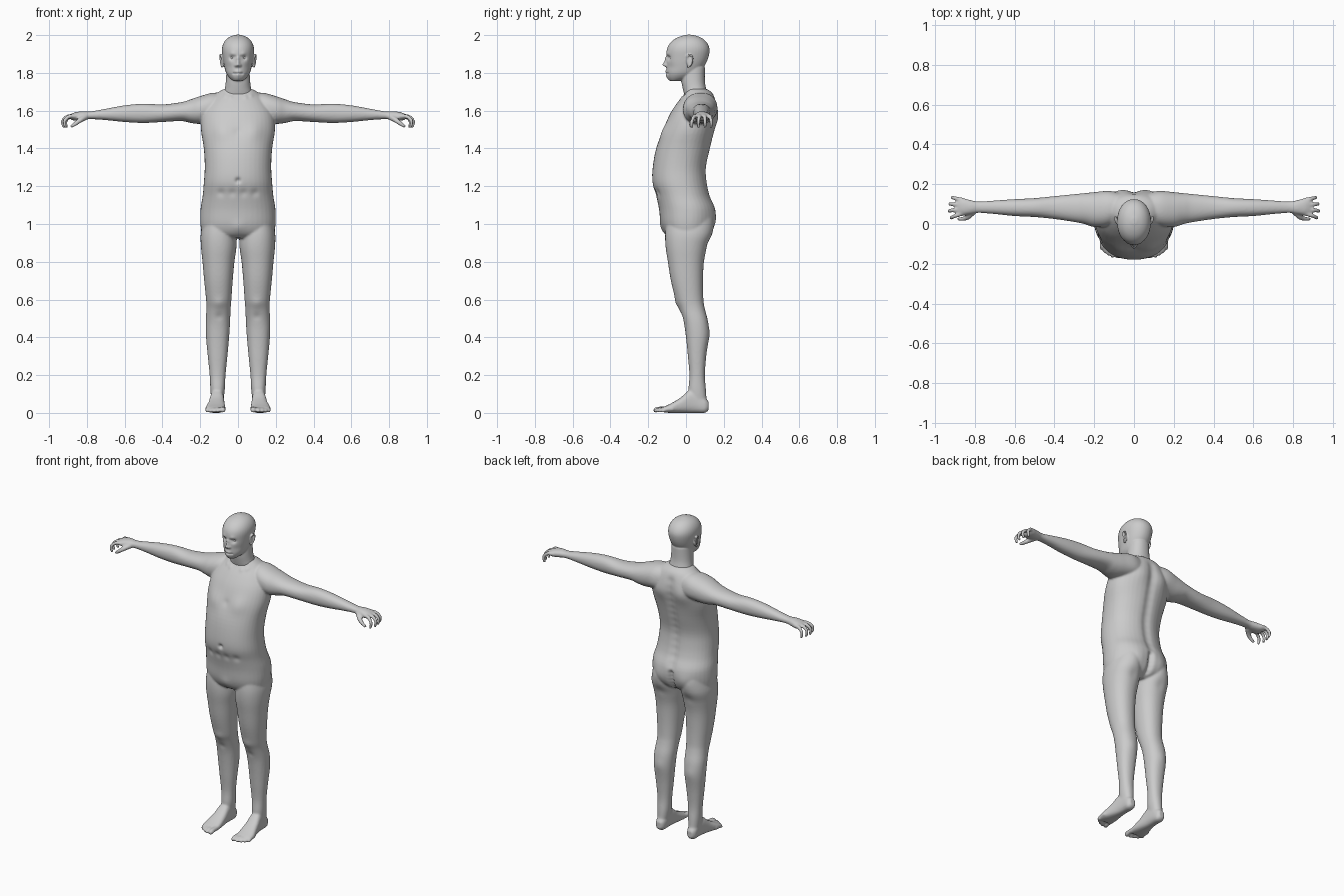
import bpy, bmesh, math
from mathutils import Matrix, Vector

cube = bpy.data.objects.get("Cube")
if cube:
    bpy.data.objects.remove(cube)

skin = bpy.data.materials.new("plain grey")
skin.use_nodes = True
skin.diffuse_color = (0.6, 0.6, 0.6, 1)
skin.node_tree.nodes["Principled BSDF"].inputs["Base Color"].default_value = skin.diffuse_color


def smooth_rows(rows, steps=4):
    """Fill in sections between the given ones with a flowing spline."""
    result = []
    last = len(rows) - 1
    for i in range(last):
        before, start, end, after = rows[max(i - 1, 0)], rows[i], rows[i + 1], rows[min(i + 2, last)]
        for k in range(steps):
            f = k / steps
            result.append([
                b + 0.5 * f * (c - a + f * (2 * a - 5 * b + 4 * c - d + f * (3 * (b - c) + d - a)))
                for a, b, c, d in zip(before, start, end, after)])
    return result + [rows[last]]


def loft(bm, axis, rows, power=2.2, sides=40):
    """Skin rounded sections; a row is position, then low and high limits of both cross axes."""
    rings = []
    for t, u_low, u_high, v_low, v_high in smooth_rows(rows):
        ring = []
        for i in range(sides):
            angle = math.tau * i / sides
            c, s = math.cos(angle), math.sin(angle)
            c = math.copysign(abs(c) ** (2 / power), c)
            s = math.copysign(abs(s) ** (2 / power), s)
            u = (u_low + u_high + c * (u_high - u_low)) / 2
            v = (v_low + v_high + s * (v_high - v_low)) / 2
            place = {"x": (t, u, v), "y": (u, t, v), "z": (u, v, t)}[axis]
            ring.append(bm.verts.new(place))
        rings.append(ring)
    for lower, upper in zip(rings, rings[1:]):
        for i in range(sides):
            j = (i + 1) % sides
            bm.faces.new((lower[i], lower[j], upper[j], upper[i]))
    bm.faces.new(rings[0])
    bm.faces.new(rings[-1])


def upright(bm, rows, power=2.2):
    """Symmetric vertical loft: height, half width, front, back."""
    loft(bm, "z", [(z, -w, w, front, back) for z, w, front, back in rows], power)


def chain(bm, points, start_radius, end_radius):
    """Tapered limb made of closely spaced balls, to be fused later."""
    points = smooth_rows(points, 6)
    for i, point in enumerate(points):
        radius = start_radius + (end_radius - start_radius) * i / (len(points) - 1)
        bmesh.ops.create_icosphere(bm, subdivisions=2, radius=radius, matrix=Matrix.Translation(point))


def mirror(bm):
    copy = bmesh.ops.duplicate(bm, geom=bm.verts[:] + bm.edges[:] + bm.faces[:])["geom"]
    for v in copy:
        if isinstance(v, bmesh.types.BMVert):
            v.co.x *= -1


def finish(name, bm, voxel, relax):
    """Fuse the overlapping pieces into one soft surface."""
    bmesh.ops.recalc_face_normals(bm, faces=bm.faces)
    mesh = bpy.data.meshes.new(name)
    bm.to_mesh(mesh)
    bm.free()
    obj = bpy.data.objects.new(name, mesh)
    bpy.context.collection.objects.link(obj)
    if voxel:
        fuse = obj.modifiers.new("fuse", "REMESH")
        fuse.mode = "VOXEL"
        fuse.voxel_size = voxel
        soften = obj.modifiers.new("soften", "SMOOTH")
        soften.iterations = relax
        bpy.context.view_layer.update()
        fused = bpy.data.meshes.new_from_object(obj.evaluated_get(bpy.context.evaluated_depsgraph_get()))
        obj.modifiers.clear()
        obj.data = fused
    obj.data.materials.clear()
    obj.data.materials.append(skin)
    for face in obj.data.polygons:
        face.use_smooth = True
    return obj


def sculpt(obj, side, strokes):
    """Push the front (-1) or back (1) in y; a stroke is x, z, radius, depth on both halves."""
    for v in obj.data.vertices:
        if (v.co.y - 0.02) * side < 0:
            continue
        push = 0
        for x, z, radius, depth in strokes:
            gap = ((abs(v.co.x) - x) ** 2 + (v.co.z - z) ** 2) / radius ** 2
            if gap < 6:
                push += depth * math.exp(-gap)
        v.co.y += push


# Arm and palm
body = bmesh.new()
loft(body, "x", [
    (.06, .03, .15, 1.56, 1.69), (.13, -.01, .165, 1.54, 1.695), (.2, -.015, .16, 1.53, 1.677),
    (.25, 0, .155, 1.535, 1.66), (.3, .01, .15, 1.545, 1.645), (.4, .025, .14, 1.54, 1.633),
    (.5, .035, .13, 1.535, 1.637), (.6, .04, .125, 1.54, 1.628), (.7, .05, .118, 1.55, 1.61),
    (.78, .056, .113, 1.555, 1.596), (.82, .05, .12, 1.55, 1.597), (.86, .043, .13, 1.547, 1.592),
    (.885, .046, .128, 1.552, 1.583)])

# Curled fingers and thumb
for knuckle, tip, reach in ((.053, .032, -.006), (.075, .066, .003), (.098, .1, 0), (.12, .133, -.012)):
    y = (knuckle + tip) / 2
    chain(body, [(.86, knuckle, 1.57), (.9 + reach, y, 1.569), (.925 + reach, tip, 1.545),
                 (.92 + reach, tip, 1.515)], .0125, .009)
chain(body, [(.81, .06, 1.565), (.835, .036, 1.55), (.858, .026, 1.533), (.88, .026, 1.518)], .017, .0095)

# Leg
loft(body, "z", [
    (.05, .08, .14, .02, .11), (.12, .07, .146, .013, .106), (.2, .066, .15, .018, .1),
    (.3, .056, .16, .01, .107), (.4, .047, .169, 0, .12), (.48, .042, .171, -.012, .117),
    (.55, .039, .167, -.035, .1), (.6, .035, .169, -.055, .092), (.7, .028, .179, -.08, .09),
    (.8, .019, .188, -.096, .095), (.88, .008, .196, -.108, .112), (.95, .01, .197, -.11, .135),
    (1.03, .03, .18, -.1, .13)])

# Foot and toes
loft(body, "y", [
    (.12, .092, .128, .015, .06), (.1, .08, .14, 0, .08), (.06, .076, .143, 0, .11),
    (.02, .074, .148, 0, .12), (-.03, .07, .158, 0, .08), (-.08, .066, .171, 0, .05),
    (-.12, .068, .17, .002, .032)], 2.6)
for x, tip, radius in ((.08, -.16, .015), (.107, -.16, .011), (.128, -.151, .01),
                       (.147, -.138, .01), (.164, -.122, .01)):
    chain(body, [(x, tip + .05, .02), (x, tip + .02, .02), (x, tip, radius)], radius, radius)
mirror(body)

# Torso
upright(body, [
    (.925, .13, -.08, .08), (.95, .185, -.112, .125), (1, .199, -.133, .148), (1.08, .198, -.143, .155),
    (1.15, .187, -.158, .128), (1.22, .181, -.178, .113), (1.3, .176, -.176, .109), (1.4, .181, -.158, .13),
    (1.5, .196, -.12, .153), (1.58, .19, -.086, .168), (1.64, .16, -.048, .163), (1.69, .115, -.008, .142),
    (1.715, .075, 0, .112)])
body = finish("body", body, .006, 6)

# Belly, chest, collar bones and knees
sculpt(body, -1, [
    (0, 1.23, .013, .014), (.085, 1.49, .05, -.011), (0, 1.49, .02, .004), (.04, 1.672, .012, -.005),
    (.07, 1.68, .012, -.005), (.1, .58, .03, -.006), (.03, 1.165, .02, .005), (.09, 1.165, .02, .006),
    (0, .98, .035, -.006), (.1, .51, .02, .004)])

# Spine groove, shoulder blades, seat and calves
groove = [(0, 1.1 + .045 * i, .028, -.009) for i in range(13)]
cleft = [(0, .95 + .025 * i, .016, -.017) for i in range(5)]
sculpt(body, 1, groove + cleft + [
    (.08, 1.56, .055, .01), (.09, 1.01, .06, .014), (.1, .9, .03, -.004), (.11, .42, .04, .004)])

# Ear
head = bmesh.new()
bmesh.ops.create_icosphere(head, subdivisions=3, radius=1, matrix=Matrix.LocRotScale(
    Vector((.082, .018, 1.862)), None, Vector((.008, .016, .03))))
chain(head, [(.082, .004, 1.868), (.09, .008, 1.89), (.094, .022, 1.896), (.094, .035, 1.88),
             (.09, .028, 1.85), (.084, .012, 1.832)], .005, .006)
mirror(head)

# Neck, then skull and jaw
upright(head, [
    (1.62, .08, .01, .13), (1.68, .079, -.008, .118), (1.72, .069, -.018, .106),
    (1.76, .064, -.025, .1), (1.83, .06, -.03, .1)])
upright(head, [
    (1.758, .026, -.085, -.03), (1.775, .046, -.097, .03), (1.8, .063, -.102, .07),
    (1.84, .074, -.103, .1), (1.88, .081, -.104, .118), (1.92, .085, -.102, .125),
    (1.95, .08, -.09, .117), (1.975, .065, -.066, .097), (1.992, .042, -.034, .068),
    (2.002, .012, .002, .03)], 2.1)
head = finish("head", head, .004, 5)

# Nose, eye sockets, brows, lips and chin
mouth = [(.008 * i, 1.797, .005, .005) for i in range(4)]
sculpt(head, -1, mouth + [
    (0, 1.876, .009, -.009), (0, 1.86, .009, -.01), (0, 1.844, .011, -.021), (.012, 1.839, .007, -.008),
    (.032, 1.88, .014, .012), (.014, 1.885, .008, .004), (.03, 1.9, .013, -.004), (0, 1.806, .011, -.006),
    (.013, 1.805, .009, -.003), (0, 1.788, .011, -.006), (0, 1.77, .014, -.004), (.05, 1.83, .02, .003)])

# Eyes
eyes = bmesh.new()
bmesh.ops.create_uvsphere(eyes, u_segments=24, v_segments=16, radius=.013,
                          matrix=Matrix.Translation((.032, -.073, 1.88)))
mirror(eyes)
finish("eyes", eyes, 0, 0)
